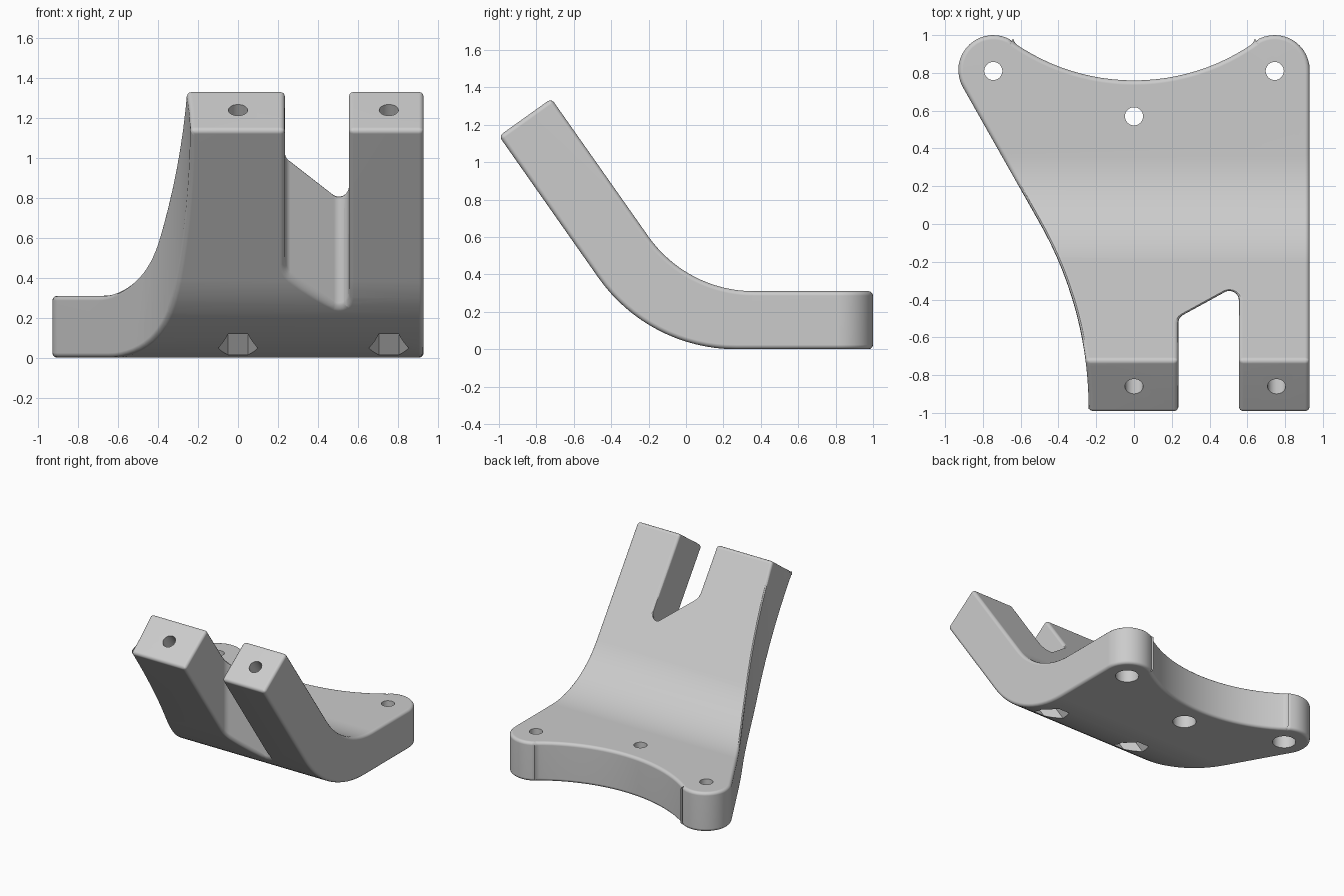
import bpy, bmesh
from math import radians, sin, cos, tan, atan2, pi
from mathutils import Vector, Matrix

cube = bpy.data.objects.get("Cube")
if cube:
    bpy.data.objects.remove(cube)

grey = bpy.data.materials.new("plain grey")
grey.use_nodes = True
colour = (0.6, 0.6, 0.6, 1)
grey.diffuse_color = colour
grey.node_tree.nodes["Principled BSDF"].inputs["Base Color"].default_value = colour


def arc(cx, cy, r, start, end, steps):
    """Points along an arc, angles in degrees."""
    angles = [radians(start + (end - start) * i / steps) for i in range(steps + 1)]
    return [(cx + r * cos(a), cy + r * sin(a)) for a in angles]


def fillet(before, corner, after, r, steps):
    """Points of a rounded corner between two straight lines."""
    p = Vector(corner)
    u, v = (Vector(before) - p).normalized(), (Vector(after) - p).normalized()
    half = u.angle(v) / 2
    centre = p + (u + v).normalized() * r / sin(half)
    a = p + u * r / tan(half) - centre
    b = p + v * r / tan(half) - centre
    a0, a1 = atan2(a.y, a.x), atan2(b.y, b.x)
    sweep = (a1 - a0 + pi) % (2 * pi) - pi
    return [(centre.x + r * cos(a0 + sweep * i / steps),
             centre.y + r * sin(a0 + sweep * i / steps)) for i in range(steps + 1)]


def prism(name, points, offset):
    """Extrude a closed outline of 3D points along an offset."""
    bm = bmesh.new()
    face = bm.faces.new([bm.verts.new(p) for p in points])
    out = bmesh.ops.extrude_face_region(bm, geom=[face])
    moved = [e for e in out["geom"] if isinstance(e, bmesh.types.BMVert)]
    bmesh.ops.translate(bm, verts=moved, vec=offset)
    bmesh.ops.recalc_face_normals(bm, faces=bm.faces)
    mesh = bpy.data.meshes.new(name)
    bm.to_mesh(mesh)
    bm.free()
    mesh.materials.append(grey)
    obj = bpy.data.objects.new(name, mesh)
    bpy.context.collection.objects.link(obj)
    return obj


def drill(name, start, direction, length, radius, sides):
    """A round or six-sided cutter along a direction."""
    turn = Vector(direction).to_track_quat('Z', 'Y').to_matrix().to_4x4()
    place = Matrix.Translation(start) @ turn
    ring = arc(0, 0, radius, 0, 360, sides)[:-1]
    points = [place @ Vector((x, y, 0)) for x, y in ring]
    return prism(name, points, Vector(direction).normalized() * length)


def apply(obj, kind, **settings):
    mod = obj.modifiers.new(kind.title(), kind)
    for key, value in settings.items():
        setattr(mod, key, value)
    bpy.context.view_layer.objects.active = obj
    bpy.ops.object.modifier_apply(modifier=mod.name)


def combine(obj, tool, operation):
    apply(obj, 'BOOLEAN', object=tool, operation=operation, solver='EXACT')
    bpy.data.objects.remove(tool)


# Bent side profile: flat foot, curved knee and sloping arm
low_end, high_end = (-1.0, 1.14), (-0.72, 1.34)
low_bend = fillet(low_end, (-0.2, 0), (1, 0), 0.9, 16)
high_bend = fillet((1, 0.31), (0.005, 0.31), high_end, 0.69, 16)
side = [low_end] + low_bend + [(1.2, 0), (1.2, 0.31)] + high_bend + [high_end]
bracket = prism("bracket", [(-1.1, y, z) for y, z in side], (2.2, 0, 0))

# Plan outline: two rounded ears, hollow back edge, tapering side, slotted arm
slot_left, slot_right = (0.235, -0.495), (0.555, -0.32)
plan = [(0.93, -1.2)]
plan += arc(0.745, 0.815, 0.185, 0, 125, 14)
plan += arc(0, 1.873, 1.113, -55, -125, 24)
plan += arc(-0.745, 0.815, 0.185, 55, 210, 16)
plan += arc(-2.24, -0.98, 2.0, 30, 0, 14)
plan += [(-0.24, -1.2), (0.235, -1.2)]
plan += fillet((0.235, -1.2), slot_left, slot_right, 0.05, 6)
plan += fillet(slot_left, slot_right, (0.555, -1.2), 0.05, 10)
plan += [(0.555, -1.2)]
outline = prism("outline", [(x, y, -0.5) for x, y in plan], (0, 0, 2.5))
combine(bracket, outline, 'INTERSECT')

# Soft edges all round
apply(bracket, 'WELD', merge_threshold=0.002)
apply(bracket, 'BEVEL', width=0.024, segments=3, limit_method='ANGLE',
      angle_limit=radians(30), use_clamp_overlap=False)

# Mounting holes in the foot, widened underneath
for x, y in ((-0.745, 0.81), (0, 0.57), (0.745, 0.81)):
    combine(bracket, drill("hole", (x, y, -0.2), (0, 0, 1), 1, 0.048, 32), 'DIFFERENCE')
    combine(bracket, drill("counterbore", (x, y, -0.2), (0, 0, 1), 0.35, 0.085, 32), 'DIFFERENCE')

# Long bolt holes down the arms, ending in six-sided nut pockets
along = Vector((0, 0.575, -0.818)).normalized()
for x in (0, 0.755):
    top = Vector((x, -0.86, 1.24))
    combine(bracket, drill("bolt_hole", top - along * 0.2, along, 2.4, 0.048, 32), 'DIFFERENCE')
    combine(bracket, drill("nut_pocket", top + along * 1.1, along, 0.9, 0.1, 6), 'DIFFERENCE')

# Smooth shading with crisp hole rims
bpy.ops.object.select_all(action='DESELECT')
bracket.select_set(True)
bpy.context.view_layer.objects.active = bracket
bpy.ops.object.shade_smooth_by_angle(angle=radians(32))
weighted = bracket.modifiers.new("Weighted Normals", 'WEIGHTED_NORMAL')
weighted.keep_sharp = True
